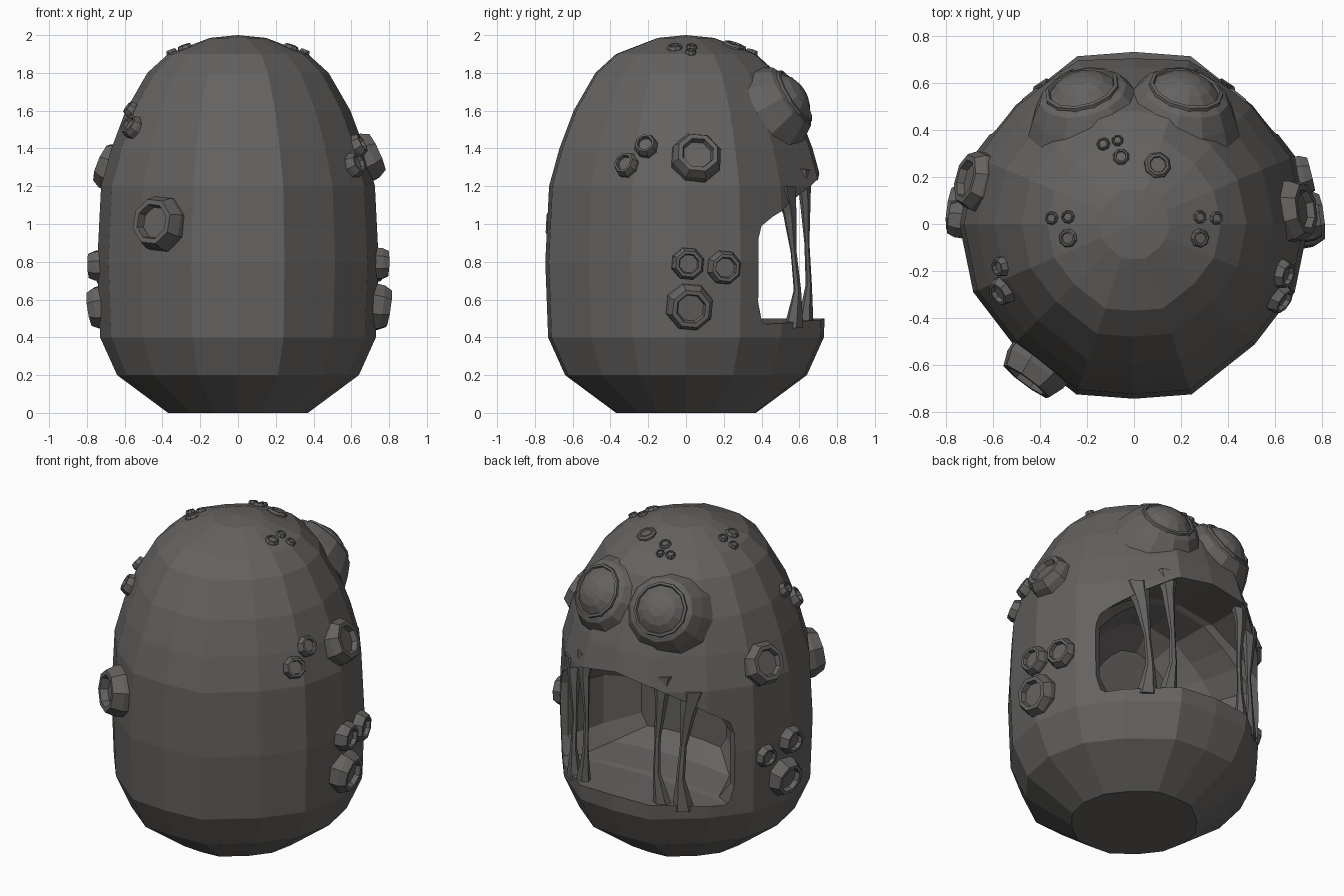
import bpy, bmesh, math
from mathutils import Vector
from mathutils.bvhtree import BVHTree

if "Cube" in bpy.data.objects:
    bpy.data.objects.remove(bpy.data.objects["Cube"], do_unlink=True)

# Single stone colour
STONE = (0.13, 0.124, 0.119, 1)
stone = bpy.data.materials.new("dark stone")
stone.use_nodes = True
stone.diffuse_color = STONE
bsdf = stone.node_tree.nodes["Principled BSDF"]
bsdf.inputs["Base Color"].default_value = STONE
bsdf.inputs["Roughness"].default_value = 0.9


def loft(name, rings):
    """Skin equal-length rings of points into a closed flat-shaded solid."""
    bm = bmesh.new()
    rows = [[bm.verts.new(p) for p in ring] for ring in rings]
    n = len(rows[0])
    for a, b in zip(rows, rows[1:]):
        for i in range(n):
            j = (i + 1) % n
            bm.faces.new((a[i], a[j], b[j], b[i]))
    bm.faces.new(rows[0])
    bm.faces.new(rows[-1])
    bmesh.ops.remove_doubles(bm, verts=bm.verts, dist=0.0005)
    bmesh.ops.recalc_face_normals(bm, faces=bm.faces)
    mesh = bpy.data.meshes.new(name)
    bm.to_mesh(mesh)
    bm.free()
    mesh.materials.append(stone)
    obj = bpy.data.objects.new(name, mesh)
    bpy.context.collection.objects.link(obj)
    return obj


def revolve(name, centre, normal, profile, sides=8, turn=0.0):
    """Turn a (radius, height) profile about a normal through a point."""
    normal = Vector(normal).normalized()
    rot = normal.to_track_quat('Z', 'Y')
    rings = []
    for r, h in profile:
        ring = []
        for i in range(sides):
            a = 2 * math.pi * i / sides + turn
            ring.append(Vector(centre) + rot @ Vector((r * math.cos(a), r * math.sin(a), h)))
        rings.append(ring)
    return loft(name, rings)


# Body: egg profile on a sixteen-sided plan with slightly broad front and back
quarter = [(0, 1), (0.33, 0.975), (0.69, 0.69), (0.92, 0.39)]
plan = []
for k in range(4):
    for x, y in quarter:
        for _ in range(k):
            x, y = y, -x
        plan.append((x, y))
# Mirror the plan so that all quarters match
plan = [(math.copysign(max(abs(x), 0), x), y) for x, y in plan]
half = [(0, 1), (0.33, 0.975), (0.69, 0.69), (0.92, 0.39), (1, 0),
        (0.92, -0.39), (0.69, -0.69), (0.33, -0.975), (0, -1)]
plan = half + [(-x, y) for x, y in reversed(half[1:-1])]
egg = [(0.37, 0), (0.64, 0.2), (0.73, 0.4), (0.745, 0.8), (0.725, 1.2), (0.67, 1.4),
       (0.595, 1.6), (0.48, 1.8), (0.37, 1.9), (0.15, 1.985), (0, 2)]
body = loft("body", [[(r * x, r * y, z) for x, y in plan] for r, z in egg])
bm = bmesh.new()
bm.from_mesh(body.data)
surface = BVHTree.FromBMesh(bm)
bm.free()

# Mouth cavity, wide at the lips and narrowing inside
lip = [(0, 1.27), (0.25, 1.23), (0.42, 1.13), (0.54, 1.04), (0.66, 0.92),
       (0.66, 0.58), (0.57, 0.47), (0.3, 0.49), (0, 0.5)]
lip += [(-x, z) for x, z in reversed(lip[1:-1])]
cutter = loft("mouth_cutter", [[(x * s, y, 0.84 + (z - 0.84) * t) for x, z in lip]
              for y, s, t in ((1, 1, 1), (0.4, 1, 1), (0.37, 0.86, 0.97),
                              (0.15, 0.72, 0.9), (0.02, 0.45, 0.65))])
cutter.hide_render = True
cut = body.modifiers.new("mouth", 'BOOLEAN')
cut.operation = 'DIFFERENCE'
cut.solver = 'EXACT'
cut.object = cutter
deps = bpy.context.evaluated_depsgraph_get()
hollow = bpy.data.meshes.new_from_object(body.evaluated_get(deps))
body.modifiers.clear()
body.data = hollow
bpy.data.objects.remove(cutter, do_unlink=True)


# Strands stretched across the mouth, thick at the ends
def strand(name, path):
    rings = []
    for x, y, z, w in path:
        out = Vector((x, y, 0)).normalized()
        side = Vector((-out.y, out.x, 0))
        rings.append([Vector((x, y, z)) + side * w * math.cos(a) + out * w * 0.7 * math.sin(a)
                      for a in (i * math.pi / 3 for i in range(6))])
    loft(name, rings)


for s, label in ((1, "left"), (-1, "right")):
    strand(label + "_inner_strand", [(s * x, y, z, w) for x, y, z, w in (
        (0.27, 0.61, 1.29, 0.07), (0.27, 0.63, 1.15, 0.04), (0.25, 0.64, 0.9, 0.018),
        (0.25, 0.65, 0.68, 0.022), (0.28, 0.63, 0.45, 0.06))])
    strand(label + "_outer_strand", [(s * x, y, z, w) for x, y, z, w in (
        (0.42, 0.52, 1.2, 0.075), (0.40, 0.55, 1.05, 0.045), (0.38, 0.57, 0.85, 0.02),
        (0.375, 0.59, 0.65, 0.025), (0.38, 0.57, 0.45, 0.065))])

    # Domed eye in a raised socket
    centre, facing = (s * 0.22, 0.565, 1.67), (s * 0.2, 0.8, 0.5)
    revolve(label + "_eye_socket", centre, facing,
            [(0.27, -0.15), (0.235, -0.08), (0.19, -0.01), (0.162, 0.005), (0, 0.005)], 12)
    revolve(label + "_eye", centre, facing,
            [(0.165, -0.03), (0.16, 0.018), (0.146, 0.022), (0.14, 0.012),
             (0.1, 0.045), (0.05, 0.065), (0, 0.07)], 12, 0.2)


# Barnacles: eight-sided cups seated on the body
def barnacle(name, start, aim, r, h):
    spot, normal, _, _ = surface.ray_cast(Vector(start), Vector(aim))
    smooth = Vector((spot.x, spot.y, 0.8 * (spot.z - 0.8))).normalized()
    revolve(name, spot, normal + smooth,
            [(r, -0.05), (r * 0.97, h * 0.35), (r * 0.8, h), (r * 0.62, h),
             (r * 0.55, h * 0.55), (0, h * 0.55)], 8, 0.3)


sides = {
    1: [(0.055, 1.35, 0.14), (-0.21, 1.41, 0.065), (-0.31, 1.31, 0.07),
        (0.01, 0.79, 0.09), (0.2, 0.77, 0.095), (0.02, 0.56, 0.13)],
    -1: [(0.18, 1.3, 0.135), (-0.18, 1.6, 0.045), (-0.28, 1.51, 0.065),
         (0.21, 0.74, 0.07), (0.02, 0.78, 0.085), (0.06, 0.56, 0.12)],
}
for s, spots in sides.items():
    for i, (y, z, r) in enumerate(spots):
        barnacle(f"{'left' if s > 0 else 'right'}_barnacle_{i + 1}",
                 (3 * s, y, z), (-s, 0, 0), r, 0.02 + r * 0.35)

crown = [(-0.13, 0.34, 0.03), (-0.07, 0.355, 0.026), (-0.055, 0.285, 0.037), (0.1, 0.25, 0.06)]
for s in (1, -1):
    crown += [(s * 0.28, 0.03, 0.03), (s * 0.35, 0.025, 0.03), (s * 0.28, -0.06, 0.042)]
for i, (x, y, r) in enumerate(crown):
    barnacle(f"crown_barnacle_{i + 1}", (x, y, 3), (0, 0, -1), r, 0.018)

barnacle("front_barnacle", (-0.4, -3, 1.0), (0, 1, 0), 0.155, 0.1)
